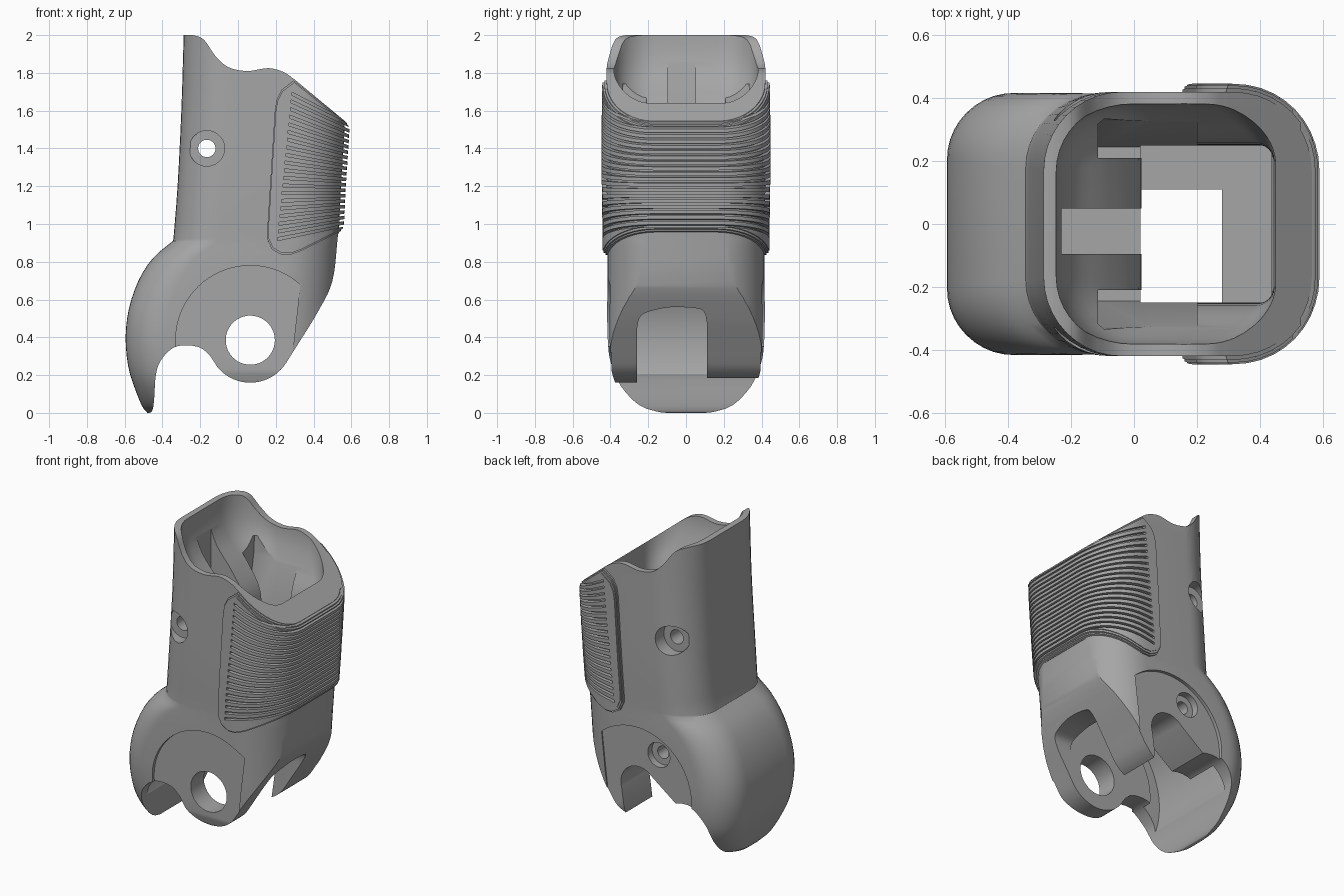
import bpy, bmesh, math
from mathutils import Vector

cube = bpy.data.objects.get("Cube")
if cube:
    bpy.data.objects.remove(cube, do_unlink=True)

grey = bpy.data.materials.new("warm_grey_plastic")
grey.use_nodes = True
grey.diffuse_color = (0.38, 0.38, 0.38, 1)
grey.node_tree.nodes["Principled BSDF"].inputs["Base Color"].default_value = grey.diffuse_color

HINGE = Vector((0.065, 0.385))


def make_object(name, bm):
    bmesh.ops.recalc_face_normals(bm, faces=bm.faces)
    mesh = bpy.data.meshes.new(name)
    bm.to_mesh(mesh)
    bm.free()
    obj = bpy.data.objects.new(name, mesh)
    bpy.context.collection.objects.link(obj)
    return obj


def smooth_path(points, steps=5):
    """Catmull-Rom interpolation through tuples of any length."""
    pts = [Vector(p) for p in points]
    pts = [2 * pts[0] - pts[1]] + pts + [2 * pts[-1] - pts[-2]]
    path = []
    for a, b, c, d in zip(pts, pts[1:], pts[2:], pts[3:]):
        for i in range(steps):
            t = i / steps
            path.append(0.5 * (2 * b + (c - a) * t + (2 * a - 5 * b + 4 * c - d) * t * t
                               + (3 * b - a - 3 * c + d) * t ** 3))
    return path + [pts[-2]]


def arc(center, radius, start, end, steps=32):
    angles = [math.radians(start + (end - start) * i / steps) for i in range(steps + 1)]
    return [Vector((center[0] + radius * math.cos(a), center[1] + radius * math.sin(a))) for a in angles]


def bridge(bm, rings):
    """Skin closed rings of equal length and cap both ends."""
    rings = [[bm.verts.new(p) for p in ring] for ring in rings]
    for low, high in zip(rings, rings[1:]):
        for i in range(len(low)):
            j = (i + 1) % len(low)
            bm.faces.new((low[i], low[j], high[j], high[i]))
    bm.faces.new(rings[0])
    bm.faces.new(rings[-1])


def prism(name, outlines, y0, y1):
    """Extrude one or more side outlines along y."""
    bm = bmesh.new()
    for outline in outlines:
        bridge(bm, [[(p[0], y, p[1]) for p in outline] for y in (y0, y1)])
    return make_object(name, bm)


def prism_x(name, outline, x0, x1):
    """Extrude a (y, z) outline along x."""
    bm = bmesh.new()
    bridge(bm, [[(x, p[0], p[1]) for p in outline] for x in (x0, x1)])
    return make_object(name, bm)


def box(name, x0, x1, y0, y1, z0, z1):
    return prism(name, [[(x0, z0), (x1, z0), (x1, z1), (x0, z1)]], y0, y1)


def loft(name, rows, grow=0):
    """Rows are height, left x, right x, half depth, left and right corner radius."""
    bm = bmesh.new()
    rings = []
    for z, left, right, half, left_r, right_r in rows:
        ring = []
        corners = ((right, 1, right_r), (left, 1, left_r), (left, -1, left_r), (right, -1, right_r))
        for k, (x, side, radius) in enumerate(corners):
            inward = radius if x == left else -radius
            ring += arc((x + inward, side * (half - radius)), radius + grow, 90 * k, 90 * k + 90, 10)
        rings.append([(p.x, p.y, z) for p in ring])
    bridge(bm, rings)
    return make_object(name, bm)


def combine(target, other, operation):
    mod = target.modifiers.new("combine", "BOOLEAN")
    mod.operation, mod.solver, mod.object = operation, "EXACT", other
    graph = bpy.context.evaluated_depsgraph_get()
    graph.update()
    mesh = bpy.data.meshes.new_from_object(target.evaluated_get(graph))
    target.modifiers.clear()
    target.data = mesh
    bpy.data.objects.remove(other, do_unlink=True)


# Outer shell: rounded knuckle below, tube above
knuckle_rows = smooth_path([(0, -0.48, 0.5, 0.2, 0.15, 0.15), (0.04, -0.51, 0.5, 0.29, 0.18, 0.2),
                            (0.14, -0.55, 0.505, 0.365, 0.2, 0.27), (0.25, -0.582, 0.51, 0.4, 0.21, 0.28),
                            (0.4, -0.595, 0.515, 0.415, 0.21, 0.29), (0.55, -0.578, 0.52, 0.417, 0.21, 0.29),
                            (0.7, -0.527, 0.525, 0.416, 0.22, 0.28), (0.82, -0.45, 0.53, 0.415, 0.23, 0.27),
                            (0.91, -0.345, 0.532, 0.415, 0.24, 0.26)], 3)
tube_rows = smooth_path([(0.92, -0.342, 0.532, 0.415, 0.24, 0.26), (1.2, -0.32, 0.545, 0.42, 0.24, 0.25),
                         (1.6, -0.3, 0.568, 0.42, 0.25, 0.25), (2.02, -0.287, 0.56, 0.42, 0.25, 0.25)], 3)
shell_rows = knuckle_rows + tube_rows
shell = loft("finger_segment_shell", shell_rows)

# Wavy rim, sloped underside, cheeks and knuckle tip in side outline
rim = smooth_path([(-0.3, 2), (-0.24, 2), (-0.18, 1.975), (-0.12, 1.89), (-0.05, 1.83), (0.05, 1.81),
                   (0.16, 1.825), (0.24, 1.805), (0.3, 1.765)])
underside = smooth_path([(0.53, 0.95), (0.5, 0.7), (0.42, 0.53), (0.296, 0.33)])
cheek = arc(HINGE, 0.225, -33, -140, 20)
arch = smooth_path([(-0.15, 0.305), (-0.2, 0.345), (-0.28, 0.358), (-0.35, 0.34), (-0.41, 0.275),
                    (-0.435, 0.2), (-0.445, 0.06), (-0.455, 0.01), (-0.47, 0)])
outline = rim + [(0.62, 1.5), (0.62, 0.95)] + underside + cheek + arch + [(-0.7, 0), (-0.7, 2)]
combine(shell, prism("side_outline", [outline], -0.6, 0.6), "INTERSECT")

# Raised grip pad in stepped layers, then fanned grooves through all of them
pad_outline = [Vector(p) for p in ((0.195, 1.6), (0.205, 1.66), (0.23, 1.71), (0.295, 1.76), (0.62, 1.5),
                                   (0.62, 1), (0.54, 0.96), (0.34, 0.86), (0.28, 0.838), (0.23, 0.837),
                                   (0.18, 0.865), (0.155, 0.92), (0.155, 0.97))]
pad_center = Vector((0.42, 1.28))
pad = None
for grow, scale in ((0.012, 1), (0.021, 0.98), (0.026, 0.95)):
    layer = loft("grip_pad", shell_rows, grow)
    edge = [pad_center + (p - pad_center) * scale for p in pad_outline]
    combine(layer, prism("pad_outline", [edge], -0.6 - grow, 0.6 + grow), "INTERSECT")
    if pad:
        combine(pad, layer, "UNION")
    else:
        pad = layer
grooves = []
count = 20
for i in range(count):
    t = i / (count - 1)
    x, left, right = 0.21 + 0.075 * t, 0.92 + 0.77 * t, 1.02 + 0.46 * t
    grooves.append([(x, left - 0.008), (0.7, right - 0.004), (0.7, right + 0.004), (x, left + 0.008)])
combine(pad, prism("grooves", grooves, -0.65, 0.65), "DIFFERENCE")
combine(shell, pad, "UNION")


def cut(cutter):
    combine(shell, cutter, "DIFFERENCE")


# Funnel shaped socket with a sloped rear block between two side pockets
cut(loft("socket", smooth_path([(1.2, 0.02, 0.44, 0.25, 0.04, 0.04), (1.45, 0.015, 0.445, 0.26, 0.06, 0.06),
                                (1.62, -0.08, 0.45, 0.33, 0.14, 0.14), (1.76, -0.19, 0.455, 0.375, 0.2, 0.2),
                                (1.9, -0.24, 0.46, 0.385, 0.22, 0.22), (2.1, -0.25, 0.46, 0.387, 0.22, 0.22)], 4)))
pocket = [(0.21, 1.19), (0.245, 1.19), (0.327, 1.62), (0.335, 1.74), (0.21, 1.74)]
for side in (-1, 1):
    cut(prism_x("side_pocket", [(side * y, z) for y, z in pocket], -0.115, 0.2))
cut(box("tendon_channel", -0.23, 0.1, -0.095, 0.05, 1, 1.9))
cut(box("shaft", 0.02, 0.438, -0.249, 0.249, 0.72, 1.3))

# Lower chamber, knuckle hollow and underside arch
chamber = arc(HINGE, 0.528, 95, 240) + [(0.28, -0.1), (0.28, 0.8)]
cut(prism("chamber", [chamber], -0.26, 0.11))
hollow = arc(HINGE, 0.53, 140, 250) + arc(HINGE, 0.41, 250, 140)
cut(prism("hollow", [hollow], -0.32, 0.32))
arch_top = smooth_path([(0.11, 0.48), (0.098, 0.53), (0.06, 0.553), (-0.08, 0.56), (-0.2, 0.535),
                        (-0.245, 0.505), (-0.26, 0.44)], 3)
cut(prism_x("underside_arch", [(-0.26, -0.1), (0.11, -0.1)] + arch_top, 0.2, 0.7))

# Flat round seats on the outside of both cheeks
seat = arc(HINGE, 0.395, 48, 210) + [(-0.3, 0), (0.27, 0), (0.29, 0.33)]
cut(prism("front_seat", [seat], -0.6, -0.395))
cut(prism("back_seat", [seat], 0.395, 0.6))

# Hinge bore, open hook slot, and the screw holes
cut(prism("hinge_bore", [arc(HINGE, 0.13, 0, 352, 44)], -0.6, 0.6))
slot = arc(HINGE, 0.128, 127, -8)
slot += [slot[-1] + Vector((-0.07, -0.5)), slot[0] + Vector((-0.4, -0.3))]
cut(prism("hook_slot", [slot], 0.1, 0.6))
PIN, SCREW = (-0.165, 1.4), (-0.08, 0.63)
cut(prism("pin_hole", [arc(PIN, 0.046, 0, 350, 35)], -0.6, 0.6))
for y0, y1 in ((-0.6, -0.33), (0.33, 0.6)):
    cut(prism("pin_recess", [arc(PIN, 0.094, 0, 350, 35)], y0, y1))
cut(prism("screw_hole", [arc(SCREW, 0.04, 0, 350, 35)], 0.05, 0.6))
cut(prism("screw_recess", [arc(SCREW, 0.08, 0, 350, 35)], 0.35, 0.6))

# Material and shading
shell.data.materials.clear()
shell.data.materials.append(grey)
for face in shell.data.polygons:
    face.material_index = 0
bpy.ops.object.select_all(action="DESELECT")
shell.select_set(True)
bpy.context.view_layer.objects.active = shell
bpy.ops.object.shade_smooth_by_angle(angle=math.radians(30))
